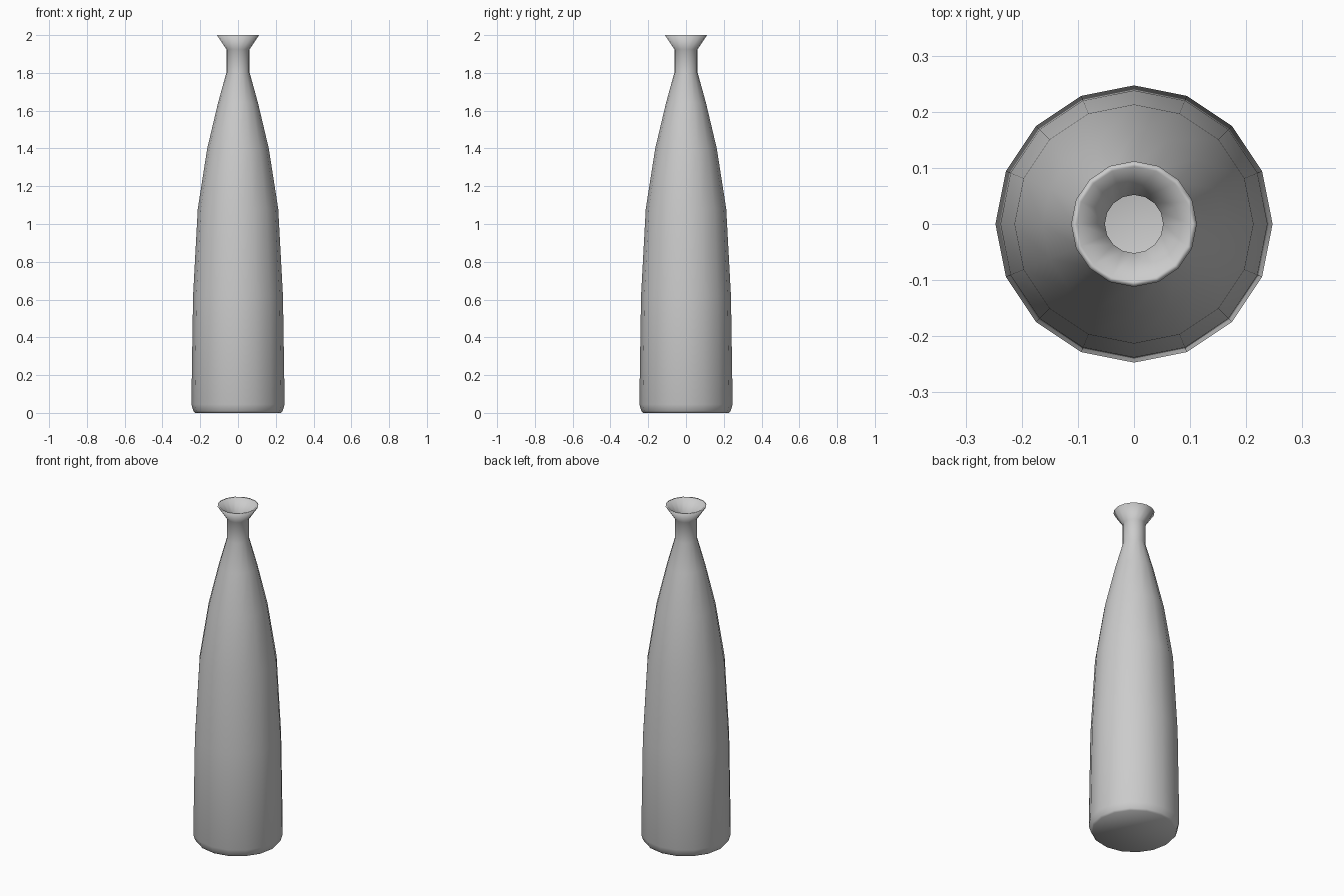
import bpy, bmesh
from math import cos, sin, tau

if "Cube" in bpy.data.objects:
    bpy.data.objects.remove(bpy.data.objects["Cube"])

SIDES = 16
# Outer wall (radius, height), from base to flared lip
outer = [(0.228, 0), (0.236, 0.01), (0.247, 0.045), (0.238, 0.62), (0.213, 1.08),
         (0.163, 1.40), (0.106, 1.64), (0.062, 1.80), (0.062, 1.925), (0.112, 2.0)]
# Inner wall, from lip down to the inside floor
inner = [(0.102, 2.0), (0.052, 1.93), (0.052, 1.80), (0.096, 1.64), (0.153, 1.40),
         (0.203, 1.08), (0.228, 0.62), (0.236, 0.045), (0.22, 0.012)]

bm = bmesh.new()
rings = [[bm.verts.new((r * cos(tau * i / SIDES), r * sin(tau * i / SIDES), z))
          for i in range(SIDES)] for r, z in outer + inner]

# Walls
for a, b in zip(rings, rings[1:]):
    for i in range(SIDES):
        j = (i + 1) % SIDES
        bm.faces.new((a[i], a[j], b[j], b[i]))

# Base and inside floor
bm.faces.new(rings[0][::-1])
bm.faces.new(rings[-1])
for f in bm.faces:
    f.smooth = True

mesh = bpy.data.meshes.new("bottle")
bm.to_mesh(mesh)
bm.free()
bottle = bpy.data.objects.new("bottle", mesh)
bpy.context.collection.objects.link(bottle)
